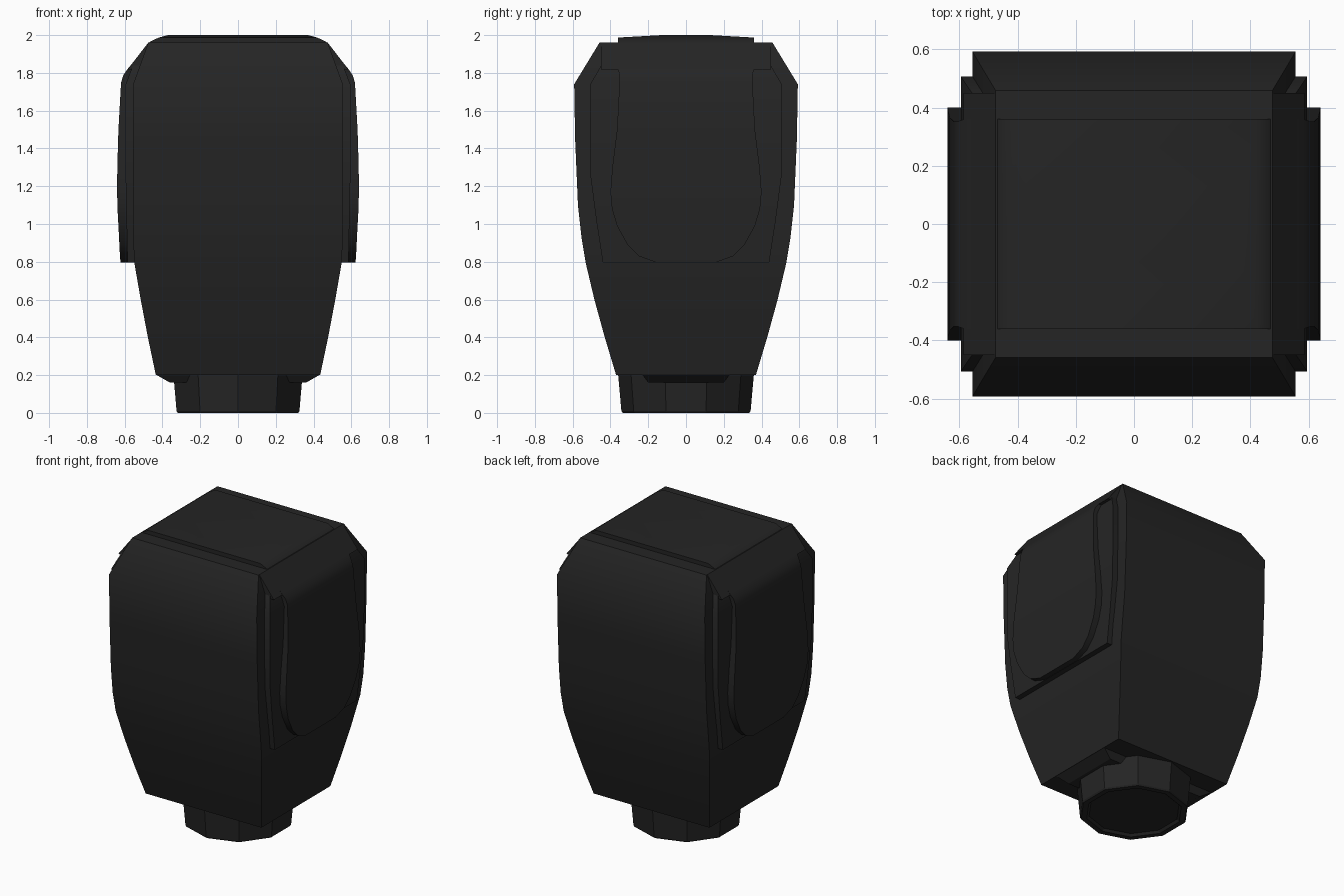
import bpy, bmesh, math

cube = bpy.data.objects.get("Cube")
if cube:
    bpy.data.objects.remove(cube, do_unlink=True)

black = bpy.data.materials.new("black_plastic")
black.use_nodes = True
shade = (0.018, 0.018, 0.018, 1)
black.diffuse_color = shade
black.node_tree.nodes["Principled BSDF"].inputs["Base Color"].default_value = shade


def rect(hx, hy, z):
    return [(-hx, -hy, z), (hx, -hy, z), (hx, hy, z), (-hx, hy, z)]


def ring(r, z, sides=10):
    steps = [2 * math.pi * i / sides for i in range(sides)]
    return [(r * math.sin(a), -r * math.cos(a), z) for a in steps]


def loft(name, sections, angle):
    """Skin a stack of cross-sections and cap both ends."""
    bm = bmesh.new()
    rows = [[bm.verts.new(p) for p in s] for s in sections]
    bm.faces.new(list(reversed(rows[0])))
    bm.faces.new(rows[-1])
    for low, high in zip(rows, rows[1:]):
        n = len(low)
        for i in range(n):
            j = (i + 1) % n
            bm.faces.new((low[i], low[j], high[j], high[i]))
    bmesh.ops.recalc_face_normals(bm, faces=bm.faces)
    mesh = bpy.data.meshes.new(name)
    bm.to_mesh(mesh)
    bm.free()
    mesh.materials.append(black)
    obj = bpy.data.objects.new(name, mesh)
    bpy.context.collection.objects.link(obj)
    bpy.ops.object.select_all(action='DESELECT')
    obj.select_set(True)
    bpy.context.view_layer.objects.active = obj
    bpy.ops.object.shade_smooth_by_angle(angle=math.radians(angle))
    return obj


def box_loft(name, rows, angle=40):
    return loft(name, [rect(*r) for r in rows], angle)


# Tapered main body with chamfered front and back
box_loft("main_body", [
    (.435, .37, .2), (.477, .43, .4), (.515, .485, .6), (.548, .53, .79),
    (.555, .552, .92), (.555, .572, 1.1), (.555, .587, 1.45),
    (.555, .592, 1.74), (.475, .458, 1.96)])

# Stepped panels standing out of both sides
box_loft("side_panels", [
    (.585, .44, .795), (.59, .475, 1.02), (.595, .505, 1.25),
    (.595, .507, 1.74), (.55, .44, 1.855)])

# Sloping shoulders that join the side panels to the top
box_loft("shoulders", [(.585, .45, 1.818), (.475, .45, 1.96)])

# Raised saddle running over the top and down both sides
box_loft("saddle", [
    (.622, .16, .797), (.625, .25, .83), (.628, .31, .89), (.633, .365, .99),
    (.638, .392, 1.08), (.64, .4, 1.17), (.639, .39, 1.3), (.633, .365, 1.5),
    (.619, .352, 1.75), (.606, .352, 1.79), (.585, .36, 1.82),
    (.465, .36, 1.965), (.42, .36, 1.987), (.37, .13, 2)])

# Sloped lip under the body
box_loft("base_lip", [(.36, .2, .16), (.43, .23, .2)], 20)

# Faceted collar with a shallow recess underneath
loft("collar", [
    ring(.285, .015), ring(.3, 0), ring(.335, 0), ring(.342, .01),
    ring(.36, .21)], 20)
